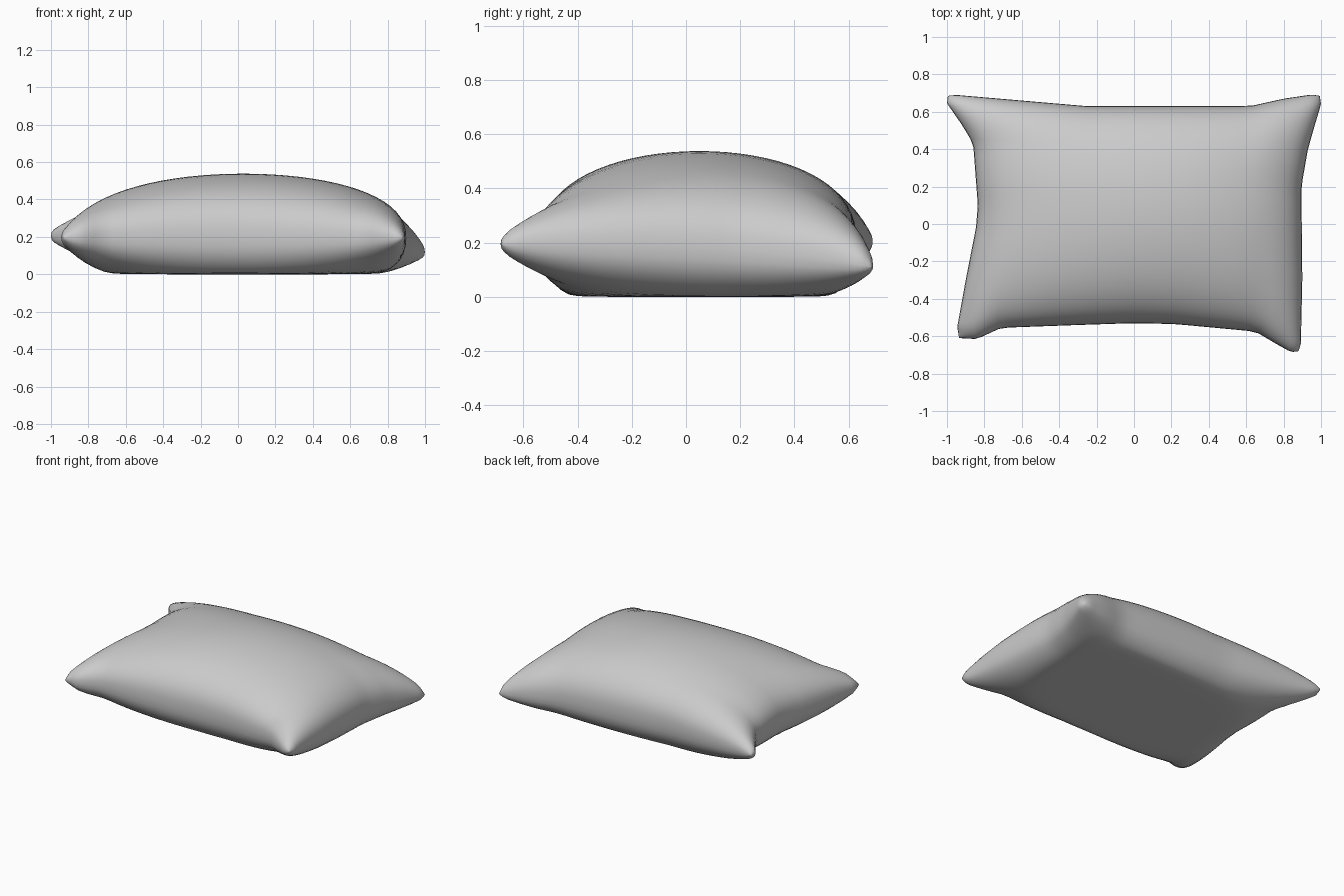
import bpy, bmesh, math
from mathutils import Vector

if "Cube" in bpy.data.objects:
    bpy.data.objects.remove(bpy.data.objects["Cube"])

N = 36  # grid divisions across the cushion

# Seam outline seen from above: four sides sharing blunt corner tips
FL, FR, BL, BR = (-.935, -.61), (.88, -.68), (-.995, .685), (.993, .685)
front = [FL, (-.84, -.615), (-.71, -.555), (-.3, -.54), (0, -.53), (.22, -.535), (.65, -.575), (.75, -.635), (.84, -.685), FR]
back = [BL, (-.95, .69), (-.6, .66), (-.25, .63), (.2, .63), (.62, .63), (.8, .67), (.95, .692), BR]
left = [FL, (-.945, -.55), (-.9, -.3), (-.845, -.02), (-.835, .1), (-.86, .43), (-.92, .53), (-1, .645), BL]
right = [FR, (.892, -.64), (.9, -.3), (.895, .2), (.93, .4), (.97, .54), (1, .64), BR]


def along(points, t, axis):
    """Point on a side at fraction t along its main axis."""
    a, b = points[0][axis], points[-1][axis]
    target = a + (b - a) * t
    for p, q in zip(points, points[1:]):
        if target <= q[axis] or q is points[-1]:
            d = q[axis] - p[axis]
            k = (target - p[axis]) / d if abs(d) > 1e-6 else 1
            return Vector(p).lerp(Vector(q), min(max(k, 0), 1))


def blend(a, b, c, d, s, t):
    return (a * (1 - s) + b * s) * (1 - t) + (c * (1 - s) + d * s) * t


def surface(i, j, top):
    u, v = (math.sin(math.pi * (k / N - .5)) for k in (i, j))
    s, t = (u + 1) / 2, (v + 1) / 2
    # outline filled in between its sides
    p = (along(front, s, 0) * (1 - t) + along(back, s, 0) * t
         + along(left, t, 1) * (1 - s) + along(right, t, 1) * s
         - blend(*map(Vector, (FL, FR, BL, BR)), s, t))
    # puffed height, seam dipping toward the back right corner
    puff = max((1 - u * u) * (1 - v * v), 0) ** .4
    seam = .195 + .01 * t * (1 - s) - .085 * (s * t) ** 3
    if top:
        z = seam + (.538 - seam) * puff
    else:
        z = seam - .31 * puff
        z = .5 * (z + math.sqrt(z * z + .0004)) - .001
    return Vector((p.x, p.y, z))


# Cushion: puffed top and flattened underside joined at the seam
bm = bmesh.new()
for top in (True, False):
    rows = [[bm.verts.new(surface(i, j, top)) for i in range(N + 1)] for j in range(N + 1)]
    for j in range(N):
        for i in range(N):
            f = [rows[j][i], rows[j][i + 1], rows[j + 1][i + 1], rows[j + 1][i]]
            bm.faces.new(f if top else f[::-1])

# Close the seam and sit the cushion on the floor
seam_verts = [v for v in bm.verts if v.is_boundary]
for v in seam_verts:
    v.co.z = round(v.co.z, 3)
bmesh.ops.remove_doubles(bm, verts=seam_verts, dist=.0015)
bmesh.ops.recalc_face_normals(bm, faces=bm.faces)
low = min(v.co.z for v in bm.verts)
bmesh.ops.translate(bm, verts=bm.verts, vec=(0, 0, -low))
for f in bm.faces:
    f.smooth = True

mesh = bpy.data.meshes.new("cushion")
bm.to_mesh(mesh)
bm.free()
cushion = bpy.data.objects.new("cushion", mesh)
bpy.context.collection.objects.link(cushion)
